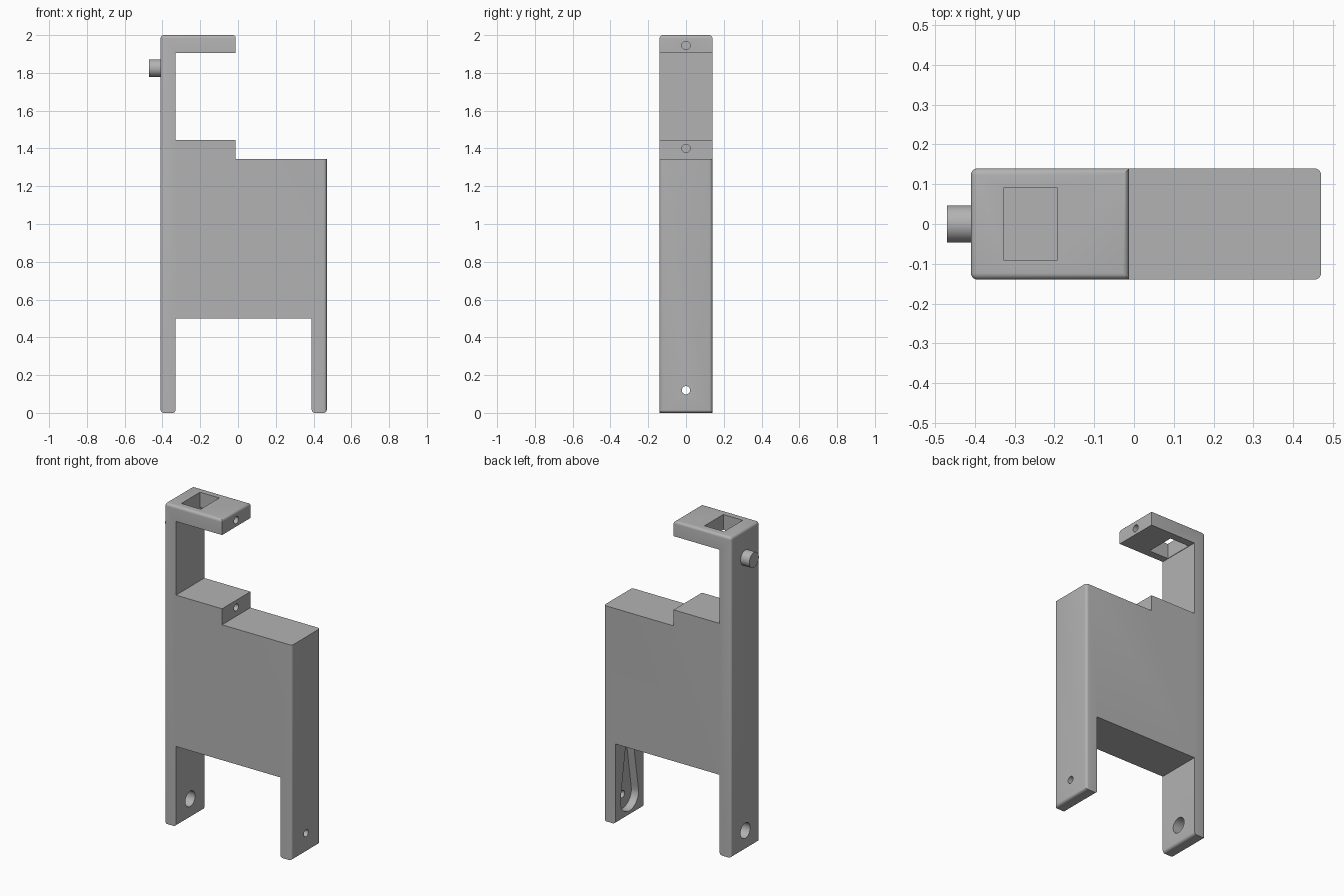
import bpy, bmesh, math
from mathutils import Matrix

cube = bpy.data.objects.get("Cube")
if cube:
    bpy.data.objects.remove(cube)

grey = bpy.data.materials.new("plain grey")
grey.use_nodes = True
GREY = (0.45, 0.45, 0.45, 1)
grey.diffuse_color = GREY
grey.node_tree.nodes["Principled BSDF"].inputs["Base Color"].default_value = GREY

HALF_Y = 0.14
LEFT, RIGHT = -0.41, 0.47      # outer faces of the two legs
WALL = 0.08
ARM_END = -0.012
HOLE_Z = 0.12


def make_object(name, bm):
    bmesh.ops.recalc_face_normals(bm, faces=bm.faces)
    mesh = bpy.data.meshes.new(name)
    bm.to_mesh(mesh)
    bm.free()
    mesh.materials.append(grey)
    obj = bpy.data.objects.new(name, mesh)
    bpy.context.collection.objects.link(obj)
    return obj


def extrude(points, offset):
    bm = bmesh.new()
    face = bm.faces.new([bm.verts.new(p) for p in points])
    new = bmesh.ops.extrude_face_region(bm, geom=[face])["geom"]
    verts = [g for g in new if isinstance(g, bmesh.types.BMVert)]
    bmesh.ops.translate(bm, verts=verts, vec=offset)
    return bm


def rod(name, x0, x1, z, radius):
    """Cylinder lying along x."""
    bm = bmesh.new()
    place = Matrix.Translation(((x0 + x1) / 2, 0, z)) @ Matrix.Rotation(math.pi / 2, 4, 'Y')
    bmesh.ops.create_cone(bm, cap_ends=True, segments=40, radius1=radius,
                          radius2=radius, depth=x1 - x0, matrix=place)
    return make_object(name, bm)


def box(name, x0, x1, y, z0, z1):
    pts = [(x0, -y, z0), (x1, -y, z0), (x1, y, z0), (x0, y, z0)]
    return make_object(name, extrude(pts, (0, 0, z1 - z0)))


def select_only(obj):
    bpy.ops.object.select_all(action='DESELECT')
    obj.select_set(True)
    bpy.context.view_layer.objects.active = obj


# Frame: one side profile with two legs, a stepped body and a hooked arm
profile = [(LEFT, 0), (LEFT + WALL, 0), (LEFT + WALL, 0.5), (RIGHT - WALL, 0.5),
           (RIGHT - WALL, 0), (RIGHT, 0), (RIGHT, 1.345), (ARM_END, 1.345),
           (ARM_END, 1.445), (LEFT + WALL, 1.445), (LEFT + WALL, 1.905),
           (ARM_END, 1.905), (ARM_END, 2), (LEFT, 2)]
bm = extrude([(x, -HALF_Y, z) for x, z in profile], (0, 2 * HALF_Y, 0))


def is_rounded(edge):
    a, b = (v.co for v in edge.verts)
    upright = abs(a.z - b.z) > 0.01
    across = abs(a.y - b.y) > 0.01
    outer = any(abs(a.x - x) < 0.001 for x in (LEFT, RIGHT))
    return ((upright and outer) or (not upright and a.z > 1.99)
            or (across and a.z < 0.01))


bmesh.ops.bevel(bm, geom=[e for e in bm.edges if is_rounded(e)], offset=0.017,
                segments=5, profile=0.5, affect='EDGES')
frame = make_object("frame", bm)

# Teardrop recess on the inside of the right leg
recess_r, tip_z, tip_y = 0.09, 0.497, 0.03
arc = [math.pi + math.pi * i / 24 for i in range(25)]
outline = [(recess_r * math.cos(a), HOLE_Z + recess_r * math.sin(a)) for a in arc]
outline += [(0.085, HOLE_Z + 0.03), (tip_y, tip_z), (-tip_y, tip_z), (-0.085, HOLE_Z + 0.03)]
inner = RIGHT - WALL
recess = make_object("leg_recess_cutter",
                     extrude([(inner - 0.02, y, z) for y, z in outline], (0.07, 0, 0)))

cutters = [
    recess,
    rod("left_leg_hole_cutter", LEFT - 0.05, LEFT + WALL + 0.05, HOLE_Z, 0.048),
    rod("right_leg_hole_cutter", inner, RIGHT + 0.05, HOLE_Z, 0.022),
    rod("arm_hole_cutter", ARM_END - 0.1, ARM_END + 0.05, 1.945, 0.022),
    rod("step_hole_cutter", ARM_END - 0.1, ARM_END + 0.05, 1.4, 0.022),
    box("arm_window_cutter", -0.327, -0.193, 0.092, 1.85, 2.05),
]
select_only(frame)
for cutter in cutters:
    cut = frame.modifiers.new(cutter.name, 'BOOLEAN')
    cut.operation = 'DIFFERENCE'
    cut.solver = 'EXACT'
    cut.object = cutter
    bpy.ops.object.modifier_apply(modifier=cut.name)
    bpy.data.objects.remove(cutter)

# Pin on the outer face near the top
pin = rod("side_pin", -0.47, LEFT + 0.01, 1.825, 0.047)

for obj in (frame, pin):
    select_only(obj)
    bpy.ops.object.shade_smooth_by_angle(angle=math.radians(30))
